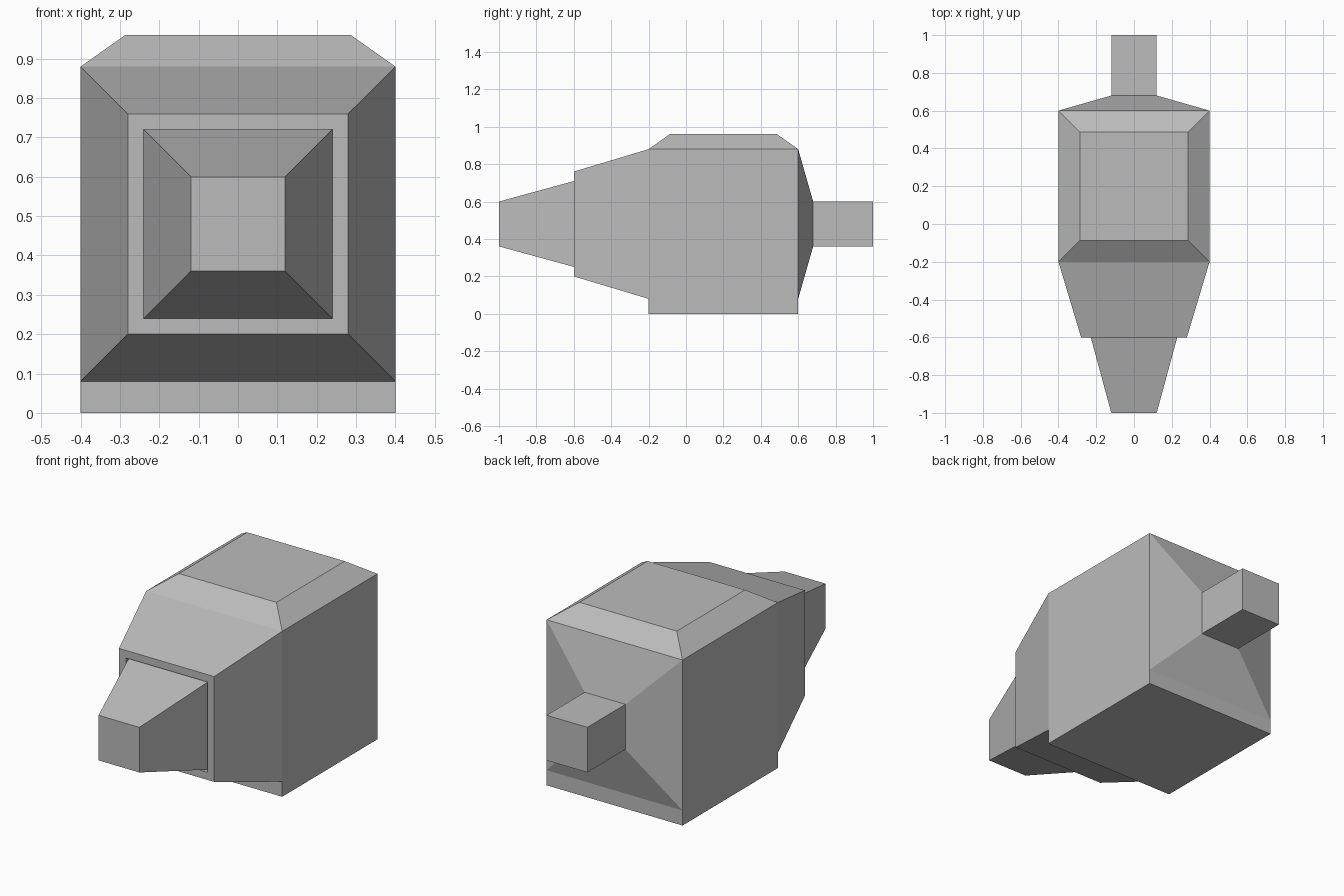
import bpy
import bmesh

cube = bpy.data.objects.get("Cube")
if cube:
    bpy.data.objects.remove(cube, do_unlink=True)

MID_Z = 0.48  # height of the long axis

grey = bpy.data.materials.new("plain grey")
grey.use_nodes = True
COLOR = (0.5, 0.5, 0.5, 1)
grey.diffuse_color = COLOR
grey.node_tree.nodes["Principled BSDF"].inputs["Base Color"].default_value = COLOR


def ring(bm, y, half):
    """Square cross-section of the given half width at y."""
    return [bm.verts.new((sx * half, y, MID_Z + sz * half))
            for sx, sz in ((-1, -1), (1, -1), (1, 1), (-1, 1))]


def loft(bm, sections, cap_end):
    """Skin square sections in order; returns the faces of each span."""
    rings = [ring(bm, y, half) for y, half in sections]
    spans = []
    for a, b in zip(rings, rings[1:]):
        spans.append([bm.faces.new((a[i], a[(i + 1) % 4], b[(i + 1) % 4], b[i]))
                      for i in range(4)])
    if cap_end:
        bm.faces.new(rings[-1])
    return spans


def finish(bm, name):
    mesh = bpy.data.meshes.new(name)
    bm.to_mesh(mesh)
    bm.free()
    mesh.materials.append(grey)
    obj = bpy.data.objects.new(name, mesh)
    bpy.context.collection.objects.link(obj)
    return obj


# Body: front recess, lip, taper, square middle and sloped back
bm = bmesh.new()
spans = loft(bm, [(-0.56, 0.24), (-0.6, 0.24), (-0.6, 0.28),
                  (-0.2, 0.4), (0.6, 0.4), (0.68, 0.12)], False)

# Raised panels with sloped edges on the top and underside
for face in (spans[3][0], spans[3][2]):
    side = 1 if face.calc_center_median().z > MID_Z else -1
    bmesh.ops.inset_individual(bm, faces=[face], thickness=0.16)
    for v in face.verts:
        v.co.z += 0.08 * side
bmesh.ops.recalc_face_normals(bm, faces=bm.faces)
finish(bm, "body")

# Tapered nose standing in the front recess
bm = bmesh.new()
loft(bm, [(-0.56, 0.24), (-1.0, 0.12)], True)
bmesh.ops.recalc_face_normals(bm, faces=bm.faces)
finish(bm, "nose")

# Square post at the back
bm = bmesh.new()
loft(bm, [(0.68, 0.12), (1.0, 0.12)], True)
bmesh.ops.recalc_face_normals(bm, faces=bm.faces)
finish(bm, "rear_post")
